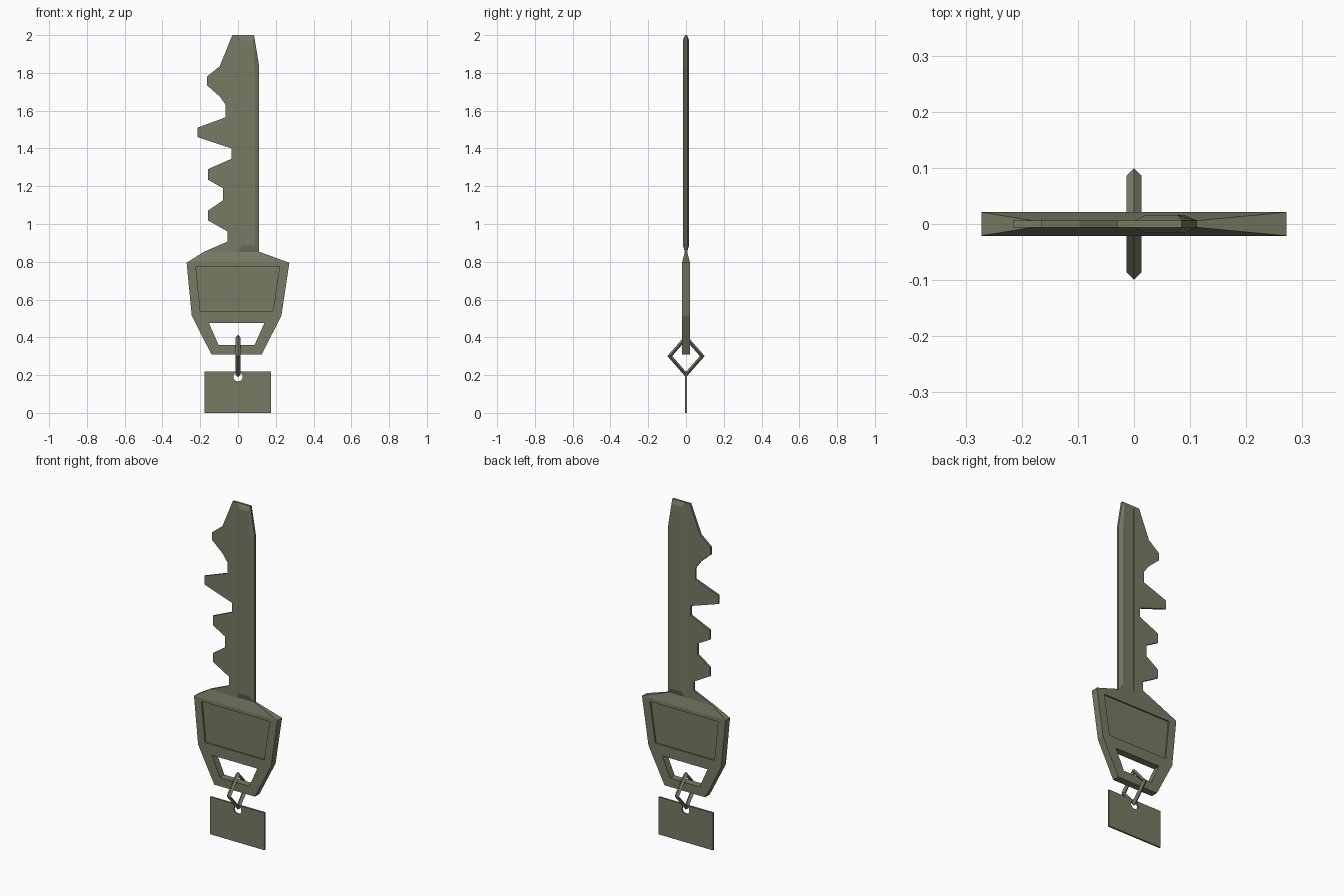
import bpy, bmesh
from math import pi, cos, sin

if "Cube" in bpy.data.objects:
    bpy.data.objects.remove(bpy.data.objects["Cube"])

metal = bpy.data.materials.new("olive metal")
metal.diffuse_color = (0.19, 0.195, 0.125, 1)
metal.use_nodes = True
metal.node_tree.nodes["Principled BSDF"].inputs["Base Color"].default_value = metal.diffuse_color


def finish(name, bm):
    bmesh.ops.recalc_face_normals(bm, faces=bm.faces)
    me = bpy.data.meshes.new(name)
    bm.to_mesh(me)
    bm.free()
    me.materials.append(metal)
    ob = bpy.data.objects.new(name, me)
    bpy.context.collection.objects.link(ob)
    return ob


def loft(name, rings):
    """Closed solid through rings that share one vertex count."""
    bm = bmesh.new()
    loops = [[bm.verts.new(p) for p in r] for r in rings]
    n = len(loops[0])
    for a, b in zip(loops, loops[1:]):
        for i in range(n):
            j = (i + 1) % n
            bm.faces.new((a[i], a[j], b[j], b[i]))
    bm.faces.new(loops[0])
    bm.faces.new(loops[-1])
    return finish(name, bm)


def plate(name, outline, y0, y1):
    """An x-z outline extruded along y."""
    return loft(name, [[(x, y, z) for x, z in outline] for y in (y0, y1)])


def cut(target, cutter):
    cutter.hide_render = True
    cutter.hide_viewport = True
    cutter.display_type = 'WIRE'
    mod = target.modifiers.new(cutter.name, 'BOOLEAN')
    mod.operation = 'DIFFERENCE'
    mod.solver = 'EXACT'
    mod.object = cutter


T, H = 0.006, 0.021   # half thickness of the blade and of the head

# Toothed side of the blade
teeth = [(0, 2.0), (-.03, 2.0), (-.097, 1.835), (-.165, 1.78), (-.165, 1.735),
         (-.097, 1.675), (-.065, 1.63), (-.065, 1.565), (-.215, 1.51),
         (-.215, 1.46), (-.035, 1.40), (-.035, 1.345), (-.16, 1.29),
         (-.16, 1.235), (-.08, 1.19), (-.08, 1.125), (-.16, 1.07),
         (-.16, 1.02), (-.055, .96), (-.055, .907), (-.18, .853), (0, .853)]
plate("toothed_blade", teeth, -T, T)


# Thick bevelled shaft: left edge, two flat-face edges, right edge
def shaft_ring(z_edge, z_flat, x_flat, x_edge, half):
    left, right = (0, z_edge), (x_edge, z_edge)
    ring = []
    for s in (-1, 1):
        side = [(left[0], s * T, left[1]), (.02, s * half, z_flat),
                (x_flat, s * half, z_flat), (right[0], s * T, right[1])]
        ring += side if s < 0 else side[::-1]
    return ring


loft("blade_shaft", [shaft_ring(.853, .853, .09, .112, T),
                     shaft_ring(.853, .885, .09, .112, .016),
                     shaft_ring(1.835, 1.81, .09, .112, .016),
                     shaft_ring(2.0, 1.972, .078, .085, .016),
                     shaft_ring(2.0, 2.0, .078, .085, T)])

# Head with a see-through slot and a shallow panel on each face
head = plate("key_head", [(-.272, .795), (.272, .795), (.23, .515),
                          (.125, .308), (-.14, .308), (-.245, .515)], -H, H)
slot = [(-.155, .477), (.14, .477), (.088, .36), (-.103, .36)]
cut(head, plate("slot_cutter", slot, -.1, .1))
panel = [(-.223, .775), (.22, .775), (.185, .54), (-.2, .54)]
for label, s in (("front", -1), ("back", 1)):
    cut(head, plate(label + "_panel_cutter", panel, s * .013, s * .1))

# Sloping shoulder between head and blade
loft("head_shoulder", [
    [(-.272, -H, .795), (.272, -H, .795), (.272, H, .795), (-.272, H, .795)],
    [(-.18, -T, .853), (.112, -T, .853), (.112, T, .853), (-.18, T, .853)]])

# Diamond-shaped link with a diamond cross-section
bm = bmesh.new()
loops = []
for k in range(4):
    a = k * pi / 2
    loop = []
    for m in range(4):
        b = m * pi / 2
        r = .086 + .013 * cos(b)
        loop.append(bm.verts.new((.013 * sin(b), r * cos(a),
                                  .301 + 1.14 * r * sin(a))))
    loops.append(loop)
for k in range(4):
    p, q = loops[k], loops[(k + 1) % 4]
    for m in range(4):
        n = (m + 1) % 4
        bm.faces.new((p[m], p[n], q[n], q[m]))
finish("link", bm)

# Hanging tag with a round hole
tag = plate("tag", [(-.178, 0), (.175, 0), (.175, .22), (-.178, .22)],
            -.005, .005)
hole = [(.025 * cos(i * pi / 6), .191 + .025 * sin(i * pi / 6))
        for i in range(12)]
cut(tag, plate("tag_hole_cutter", hole, -.05, .05))
